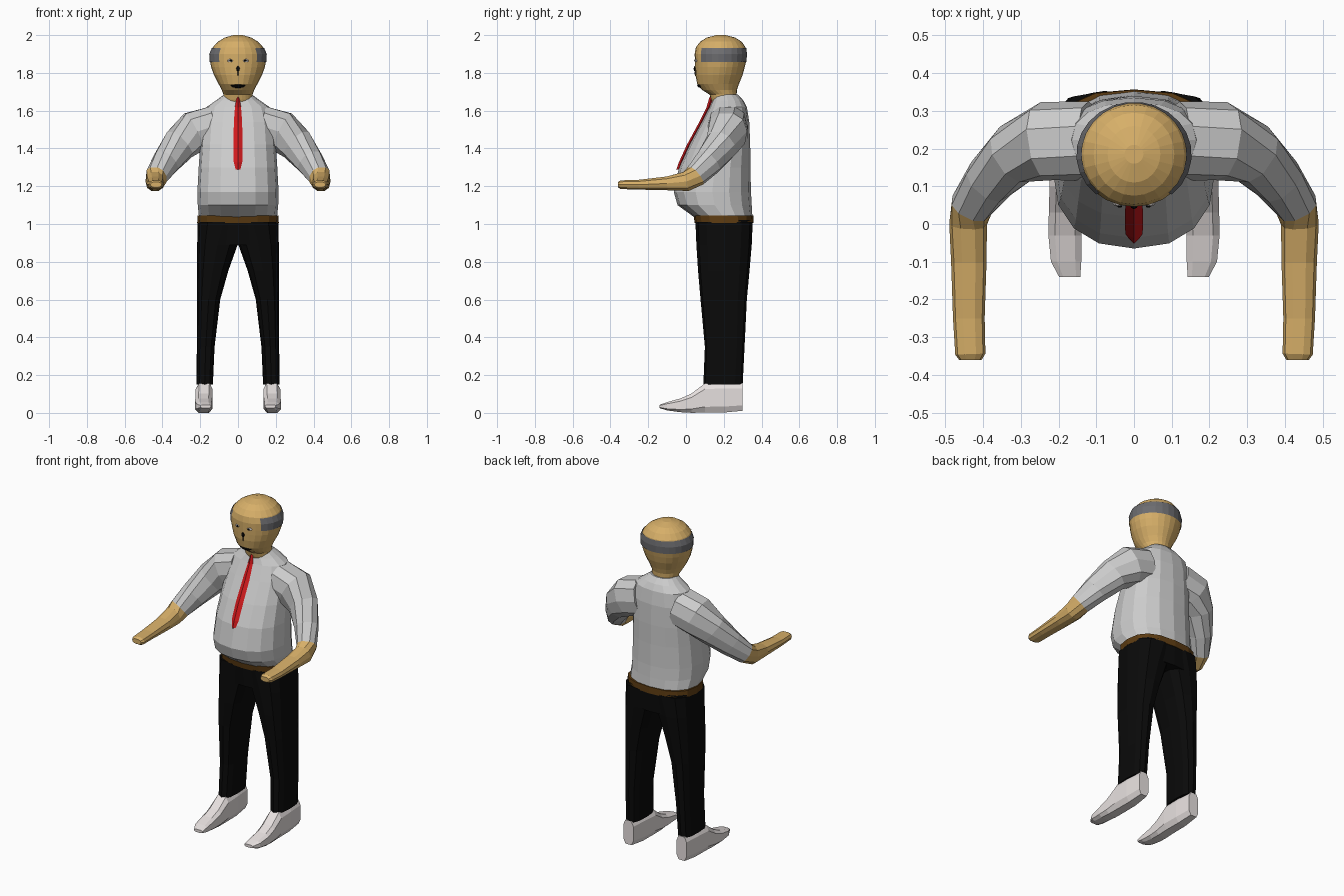
import bpy, bmesh
from math import sin, cos, pi, radians
from mathutils import Vector


def material(name, rgb):
    m = bpy.data.materials.new(name)
    m.diffuse_color = (*rgb, 1)
    return m


SKIN = material("skin", (0.68, 0.43, 0.14))
SHIRT = material("shirt_grey", (0.55, 0.55, 0.55))
BLACK = material("black", (0.003, 0.003, 0.003))
RED = material("red", (0.64, 0.01, 0.012))
BROWN = material("brown", (0.11, 0.045, 0.006))
WHITE = material("off_white", (0.8, 0.75, 0.74))
HAIR = material("hair_grey", (0.15, 0.15, 0.16))


def ring(c, u, v, n, e=2.0, a0=0.0, a1=2 * pi):
    """Superellipse section around c; a partial range of angles gives an open arc."""
    full = abs(a1 - a0 - 2 * pi) < 1e-6
    pts = []
    for i in range(n):
        a = a0 + (a1 - a0) * i / (n if full else n - 1)
        p, q = [(1 if f > 0 else -1) * abs(f) ** (2 / e) for f in (cos(a), sin(a))]
        pts.append(Vector(c) + Vector(u) * p + Vector(v) * q)
    return pts


def loft(name, rings, mat, mirror=False, closed=True, caps=True):
    bm = bmesh.new()
    rows = [[bm.verts.new(p) for p in r] for r in rings]
    n = len(rows[0])
    for a, b in zip(rows, rows[1:]):
        for i in range(n if closed else n - 1):
            j = (i + 1) % n
            bm.faces.new((a[i], a[j], b[j], b[i]))
    if closed and caps:
        bm.faces.new(rows[0])
        bm.faces.new(rows[-1])
    bmesh.ops.recalc_face_normals(bm, faces=bm.faces[:])
    me = bpy.data.meshes.new(name)
    bm.to_mesh(me)
    bm.free()
    ob = bpy.data.objects.new(name, me)
    bpy.context.collection.objects.link(ob)
    me.materials.append(mat)
    if mirror:
        ob.modifiers.new("mirror", 'MIRROR')
    return ob


def level(z, x0, x1, y0, y1, n, e=2.0, **kw):
    """Horizontal section given by its extents."""
    return ring(((x0 + x1) / 2, (y0 + y1) / 2, z), ((x1 - x0) / 2, 0, 0),
                (0, (y1 - y0) / 2, 0), n, e, **kw)


def stack(sections, n, e=2.0, **kw):
    return [level(z, -r, r, y0, y1, n, e, **kw) for z, r, y0, y1 in sections]


def blob(name, loc, size, mat, mirror=False):
    """Flattened low ball for facial details."""
    rings = [ring((loc[0], loc[1], loc[2] + size[2] * sin(t)), (size[0] * cos(t), 0, 0),
                  (0, size[1] * cos(t), 0), 10) for t in (-1.45, -0.8, 0, 0.8, 1.45)]
    return loft(name, rings, mat, mirror)


# Shirt body with overhanging belly
loft("shirt", stack([
    (1.03, .206, .052, .352), (1.10, .213, -.045, .348), (1.17, .215, -.065, .344),
    (1.30, .208, -.037, .341), (1.42, .200, .018, .340), (1.54, .190, .083, .335),
    (1.62, .165, .125, .322), (1.655, .115, .140, .303), (1.685, .075, .150, .275)],
    16, 2.3), SHIRT)

# Belt
loft("belt", stack([(1.005, .216, .046, .357), (1.045, .214, .040, .356)], 16, 2.6), BROWN)

# Trousers: hips and two tapering legs
loft("trouser_hips", stack([(.89, .212, .060, .347), (1.02, .212, .050, .354)], 16, 2.8), BLACK)
loft("trouser_leg", [level(z, a, b, c, d, 12, 2.8) for z, a, b, c, d in [
    (.15, .133, .220, .092, .300), (.35, .124, .218, .100, .310),
    (.60, .094, .217, .077, .322), (.75, .052, .217, .064, .336),
    (.89, .002, .216, .055, .348), (1.01, -.06, .214, .050, .353)]], BLACK, mirror=True)

# Shoes, sectioned from heel to toe
loft("shoe", [ring(((a + b) / 2, y, (c + d) / 2), ((b - a) / 2, 0, 0), (0, 0, (d - c) / 2),
                   8, 3.5, pi / 8, pi / 8 + 2 * pi) for y, a, b, c, d in [
    (.300, .145, .215, .008, .160), (.20, .134, .224, -.002, .165),
    (.10, .132, .226, -.002, .160), (.03, .134, .228, -.002, .105),
    (-.03, .137, .229, .002, .078), (-.10, .138, .222, .012, .058),
    (-.14, .141, .200, .025, .043)]], WHITE, mirror=True)

# Arms: one path, split into sleeve and bare forearm
arm = [((.12, .22, 1.52), .105, .110), ((.23, .22, 1.49), .105, .112),
       ((.31, .19, 1.42), .082, .092), ((.38, .12, 1.33), .068, .075),
       ((.43, .05, 1.255), .057, .060), ((.44, .00, 1.225), .050, .054),
       ((.438, -.10, 1.215), .047, .038), ((.438, -.25, 1.208), .042, .027),
       ((.434, -.345, 1.208), .040, .024), ((.434, -.36, 1.208), .030, .015)]
sections = []
for i, (c, ru, rv) in enumerate(arm):
    t = Vector(arm[min(i + 1, len(arm) - 1)][0]) - Vector(arm[max(i - 1, 0)][0])
    u = t.cross(Vector((0, 0, 1))).normalized()
    v = u.cross(t).normalized()
    sections.append(ring(c, u * ru, v * rv, 10, 2.4))
loft("sleeve", sections[:5], SHIRT, mirror=True)
loft("forearm", sections[4:], SKIN, mirror=True)

# Head and neck
loft("head", stack([
    (1.63, .080, .145, .280), (1.66, .079, .132, .273), (1.685, .077, .125, .268),
    (1.71, .086, .085, .270), (1.74, .102, .060, .280), (1.79, .128, .050, .300),
    (1.83, .142, .048, .311), (1.86, .148, .047, .318), (1.90, .150, .046, .321),
    (1.935, .134, .052, .316), (1.965, .107, .075, .295), (1.987, .070, .110, .260),
    (2.0, .025, .160, .210)], 24), SKIN)

# Band of hair round the sides and back
loft("hair_band", stack([
    (1.858, .151, .045, .321), (1.90, .153, .044, .324), (1.932, .139, .049, .320)],
    20, a0=radians(-49), a1=radians(229)), HAIR, closed=False)

# Face
blob("eye_white", (.040, .056, 1.865), (.017, .010, .009), WHITE, True)
blob("pupil", (.038, .048, 1.865), (.007, .005, .006), BLACK, True)
blob("nose", (0, .048, 1.822), (.010, .008, .014), BLACK)
blob("nose_shadow", (0, .050, 1.80), (.004, .005, .016), BLACK)
blob("mouth", (0, .085, 1.733), (.045, .028, .014), BLACK)

# Tie with a central ridge, following the shirt front
loft("tie", [ring((0, y, z), (w, 0, 0), (0, .012, .004), 4) for z, y, w in [
    (1.675, .136, .006), (1.62, .120, .016), (1.54, .080, .022),
    (1.42, .015, .024), (1.33, -.026, .023), (1.29, -.040, .013)]], RED)
